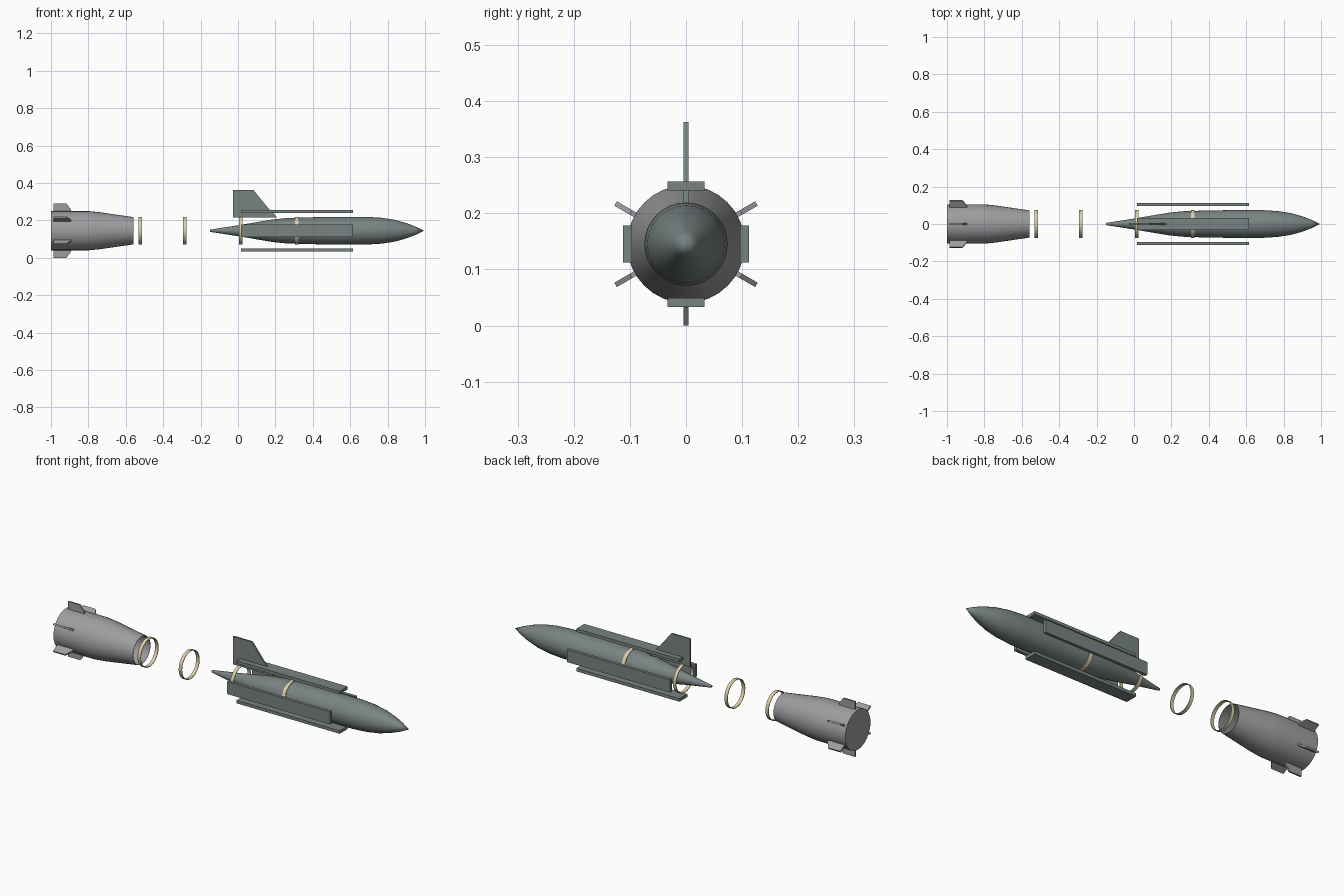
import bpy, bmesh, math
from mathutils import Matrix, Vector

if "Cube" in bpy.data.objects:
    bpy.data.objects.remove(bpy.data.objects["Cube"])

AXIS_Z = 0.145


def material(name, rgb):
    m = bpy.data.materials.new(name)
    m.use_nodes = True
    m.diffuse_color = (*rgb, 1)
    m.node_tree.nodes["Principled BSDF"].inputs["Base Color"].default_value = (*rgb, 1)
    return m


green_grey = material("green grey", (0.19, 0.23, 0.225))
light_grey = material("light grey", (0.34, 0.34, 0.35))
cream = material("cream", (0.72, 0.63, 0.38))


def finish(bm, name, mat, smooth=True):
    bmesh.ops.recalc_face_normals(bm, faces=bm.faces)
    mesh = bpy.data.meshes.new(name)
    bm.to_mesh(mesh)
    bm.free()
    ob = bpy.data.objects.new(name, mesh)
    ob.location.z = AXIS_Z
    mesh.materials.append(mat)
    bpy.context.collection.objects.link(ob)
    if smooth:
        bpy.ops.object.select_all(action="DESELECT")
        ob.select_set(True)
        bpy.context.view_layer.objects.active = ob
        bpy.ops.object.shade_smooth_by_angle(angle=math.radians(35))
    return ob


def revolve(name, profile, mat, closed=False, sides=32):
    """Spin (x, radius) points about the x axis."""
    bm = bmesh.new()
    verts = [bm.verts.new((x, 0, r)) for x, r in profile]
    pairs = list(zip(verts, verts[1:]))
    if closed:
        pairs.append((verts[-1], verts[0]))
    edges = [bm.edges.new(p) for p in pairs]
    bmesh.ops.spin(bm, geom=verts + edges, axis=(1, 0, 0), cent=(0, 0, 0),
                   angle=math.tau, steps=sides, use_duplicate=False)
    bmesh.ops.remove_doubles(bm, verts=bm.verts, dist=0.0002)
    return finish(bm, name, mat)


def plate(name, outline, thickness, mat, angle=0):
    """Extrude an (x, radial) outline across y, then roll it about the x axis."""
    bm = bmesh.new()
    face = bm.faces.new([bm.verts.new((x, -thickness / 2, r)) for x, r in outline])
    out = bmesh.ops.extrude_face_region(bm, geom=[face])
    moved = [v for v in out["geom"] if isinstance(v, bmesh.types.BMVert)]
    bmesh.ops.translate(bm, verts=moved, vec=Vector((0, thickness, 0)))
    bmesh.ops.rotate(bm, verts=bm.verts, matrix=Matrix.Rotation(angle, 3, "X"))
    return finish(bm, name, mat, smooth=False)


# Main body: pointed nose, long barrel, tapering tail
revolve("body", [(0.995, 0), (0.95, 0.022), (0.9, 0.041), (0.84, 0.058), (0.77, 0.069),
                 (0.69, 0.074), (0.5, 0.074), (0.35, 0.071), (0.26, 0.068), (0.19, 0.061),
                 (0.1, 0.046), (0, 0.029), (-0.15, 0.006), (-0.15, 0)], green_grey)

# Tail fin
plate("tail_fin", [(-0.027, 0.071), (-0.027, 0.218), (0.083, 0.218), (0.15, 0.135),
                   (0.21, 0.071)], 0.009, green_grey)

# Four long panels around the body
for i, side in enumerate(("top", "right", "bottom", "left")):
    plate(side + "_panel", [(0.015, 0.096), (0.615, 0.096), (0.615, 0.112), (0.015, 0.112)],
          0.066, green_grey, i * math.pi / 2)

# Thin bands along the axis
for i, x in enumerate((-0.523, -0.284, 0.015, 0.315)):
    revolve(f"band_{i + 1}", [(x - 0.009, 0.071), (x + 0.009, 0.071),
                              (x + 0.009, 0.0745), (x - 0.009, 0.0745)], cream, closed=True)

# Booster shell, open at the neck and closed at the rear
revolve("booster", [(-1, 0), (-1, 0.105), (-0.8, 0.105), (-0.74, 0.099), (-0.56, 0.073),
                    (-0.56, 0.071), (-0.74, 0.096), (-0.8, 0.102), (-0.99, 0.102),
                    (-0.99, 0)], light_grey)

# Six swept booster fins
for i in range(6):
    plate(f"booster_fin_{i + 1}", [(-0.987, 0.1), (-0.987, 0.145), (-0.917, 0.145),
                                   (-0.893, 0.113), (-0.893, 0.1)],
          0.009, light_grey, i * math.pi / 3)
